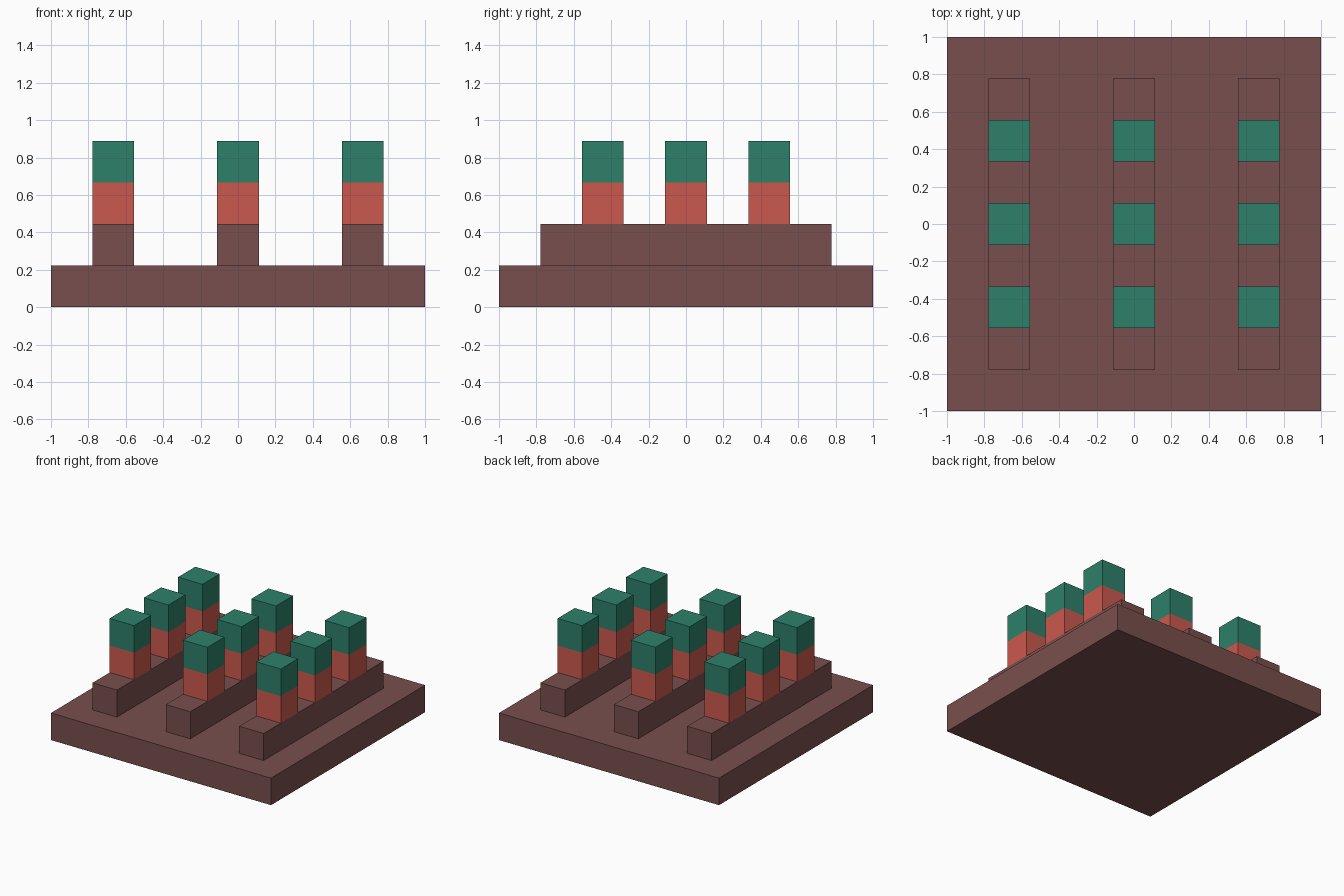
import bpy

if "Cube" in bpy.data.objects:
    bpy.data.objects.remove(bpy.data.objects["Cube"])

U = 2 / 9  # module size: the whole model sits on a 9 x 9 grid


def material(name, rgb):
    lin = [((c / 255 + 0.055) / 1.055) ** 2.4 for c in rgb]
    mat = bpy.data.materials.new(name)
    mat.diffuse_color = (*lin, 1)
    mat.use_nodes = True
    mat.node_tree.nodes["Principled BSDF"].inputs["Base Color"].default_value = mat.diffuse_color
    return mat


def block(name, center, size, mat):
    """Box given in grid modules: centre x, y and bottom z, then size."""
    x, y, z = center
    bpy.ops.mesh.primitive_cube_add(size=1, location=(x * U, y * U, (z + size[2] / 2) * U))
    ob = bpy.context.object
    ob.name = name
    ob.scale = [s * U for s in size]
    bpy.ops.object.transform_apply(location=False, rotation=False, scale=True)
    ob.data.materials.append(mat)
    return ob


brown = material("brown", (120, 79, 77))
red = material("coral red", (203, 89, 78))
green = material("green", (46, 128, 106))

# Base slab
block("base", (0, 0, 0), (9, 9, 1), brown)

for x in (-3, 0, 3):
    # Long rail running front to back
    block("rail", (x, 0, 1), (1, 7, 1), brown)
    # Three two-colour posts on each rail
    for y in (-2, 0, 2):
        block("post", (x, y, 2), (1, 1, 1), red)
        block("post_cap", (x, y, 3), (1, 1, 1), green)
